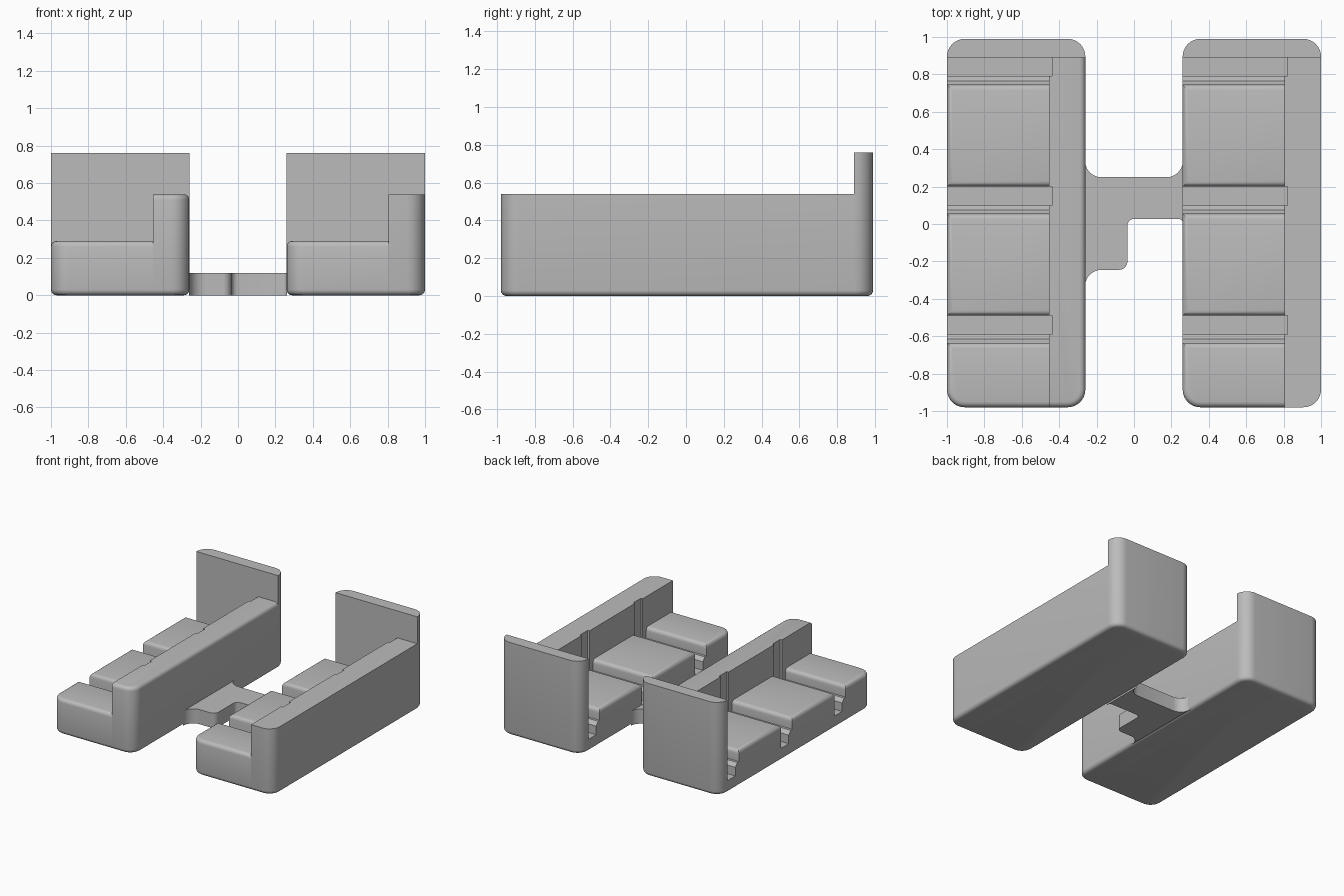
import bpy, bmesh, math
from mathutils import Vector

cube = bpy.data.objects.get("Cube")
if cube:
    bpy.data.objects.remove(cube, do_unlink=True)

grey = bpy.data.materials.new("plain_grey")
grey.use_nodes = True
GREY = (0.5, 0.5, 0.5, 1)
grey.diffuse_color = GREY
grey.node_tree.nodes["Principled BSDF"].inputs["Base Color"].default_value = GREY

FRONT, PANEL, BACK = -0.98, 0.89, 0.99
WIDTH, PAD = 0.74, 0.545
SEAT, WALL, TALL, FLOOR = 0.29, 0.54, 0.76, 0.1
SLOTS = (-0.59, 0.1, 0.79)
SLOT = 0.1
FILLET = 0.03
CORNER = 0.095


def prism(points, direction):
    """Extrude a closed loop of points along a direction."""
    bm = bmesh.new()
    face = bm.faces.new([bm.verts.new(p) for p in points])
    new = bmesh.ops.extrude_face_region(bm, geom=[face])["geom"]
    bmesh.ops.translate(bm, vec=direction, verts=[g for g in new if isinstance(g, bmesh.types.BMVert)])
    bmesh.ops.recalc_face_normals(bm, faces=bm.faces)
    return bm


def round_edges(bm, test, radius, segments):
    edges = [e for e in bm.edges if test(e)]
    bmesh.ops.bevel(bm, geom=edges, offset=radius, segments=segments,
                    profile=0.5, affect='EDGES', clamp_overlap=True)
    bm.normal_update()


def upright(x, y):
    """Test for the vertical edge standing at x, y."""
    return lambda e: all(abs(v.co.x - x) < 1e-4 and abs(v.co.y - y) < 1e-4 for v in e.verts)


def rim(z, skip):
    """Test for edges at height z, except those of sides facing a skipped way."""
    def test(e):
        if any(abs(v.co.z - z) > 1e-4 for v in e.verts):
            return False
        sides = [f.normal for f in e.link_faces if abs(f.normal.z) < 0.5]
        return bool(sides) and not any(n.dot(Vector(s)) > 0.95 for n in sides for s in skip)
    return test


def finish(bm, name):
    mesh = bpy.data.meshes.new(name)
    bm.to_mesh(mesh)
    bm.free()
    mesh.materials.append(grey)
    mesh.shade_smooth()
    mesh.set_sharp_from_angle(angle=math.radians(35))
    bpy.context.collection.objects.link(bpy.data.objects.new(name, mesh))


RIGHT, LEFT, REAR, AHEAD = (1, 0, 0), (-1, 0, 0), (0, 1, 0), (0, -1, 0)


def station(side, x, soft_wall):
    inner, outer = x + PAD, x + WIDTH

    # Slotted tray: side profile with stepped slots, extruded across
    profile = [(FRONT, 0), (FRONT, SEAT)]
    for s in SLOTS:
        profile += [(s - 0.045, SEAT), (s - 0.045, 0.2), (s - 0.025, 0.2),
                    (s, 0.17), (s, FLOOR), (s + SLOT, FLOOR)]
        if s + SLOT < PANEL - 0.01:
            profile.append((s + SLOT, SEAT))
    profile.append((PANEL, 0))
    bm = prism([(x, y, z) for y, z in profile], (PAD, 0, 0))
    round_edges(bm, upright(x, FRONT), CORNER, 8)
    round_edges(bm, rim(SEAT, [RIGHT]), FILLET, 4)
    round_edges(bm, rim(0, [RIGHT, REAR]), FILLET, 4)
    finish(bm, side + "_slotted_tray")

    # Side wall with a shallow groove over each slot
    groove = inner + 0.016
    plan = [(inner, FRONT)]
    for s in SLOTS:
        plan += [(inner, s), (groove, s), (groove, s + SLOT)]
        if s + SLOT < PANEL - 0.01:
            plan.append((inner, s + SLOT))
    plan += [(outer, PANEL), (outer, FRONT)]
    bm = prism([(px, py, 0) for px, py in plan], (0, 0, WALL))
    round_edges(bm, upright(outer, FRONT), CORNER, 8)
    inside = [LEFT, REAR]

    def outside(z):
        base = rim(z, inside)
        return lambda e: base(e) and not all(inner - 0.01 < v.co.x < groove + 0.01 for v in e.verts)
    round_edges(bm, outside(0), FILLET, 4)
    if soft_wall:
        round_edges(bm, outside(WALL), FILLET, 4)
    finish(bm, side + "_side_wall")

    # Sills closing the bottom of the grooves
    for i, s in enumerate(SLOTS):
        plan = [(inner, s), (groove, s), (groove, s + SLOT), (inner, s + SLOT)]
        finish(prism([(px, py, 0) for px, py in plan], (0, 0, FLOOR)), f"{side}_groove_sill_{i + 1}")

    # Tall back panel
    plan = [(x, PANEL), (outer, PANEL), (outer, BACK), (x, BACK)]
    bm = prism([(px, py, 0) for px, py in plan], (0, 0, TALL))
    for px in (x, outer):
        round_edges(bm, upright(px, BACK), CORNER, 8)
    round_edges(bm, rim(0, [AHEAD]), FILLET, 4)
    finish(bm, side + "_back_panel")


station("right", -1.0, True)
station("left", 0.26, False)

# Low bridge between the stations: corner points with their rounding radius
EDGE = 0.262
bridge = [(-EDGE, 0.34, 0), (-EDGE, 0.25, 0.088), (EDGE, 0.25, 0.088), (EDGE, 0.34, 0),
          (EDGE, 0, 0), (EDGE, 0.028, 0.026), (-0.035, 0.028, 0.036),
          (-0.035, -0.245, 0.045), (-EDGE, -0.245, 0.088), (-EDGE, -0.335, 0)]
bm = prism([(px, py, 0) for px, py, r in bridge], (0, 0, 0.12))
for px, py, r in bridge:
    if r:
        round_edges(bm, upright(px, py), r, 6)
finish(bm, "bridge")
